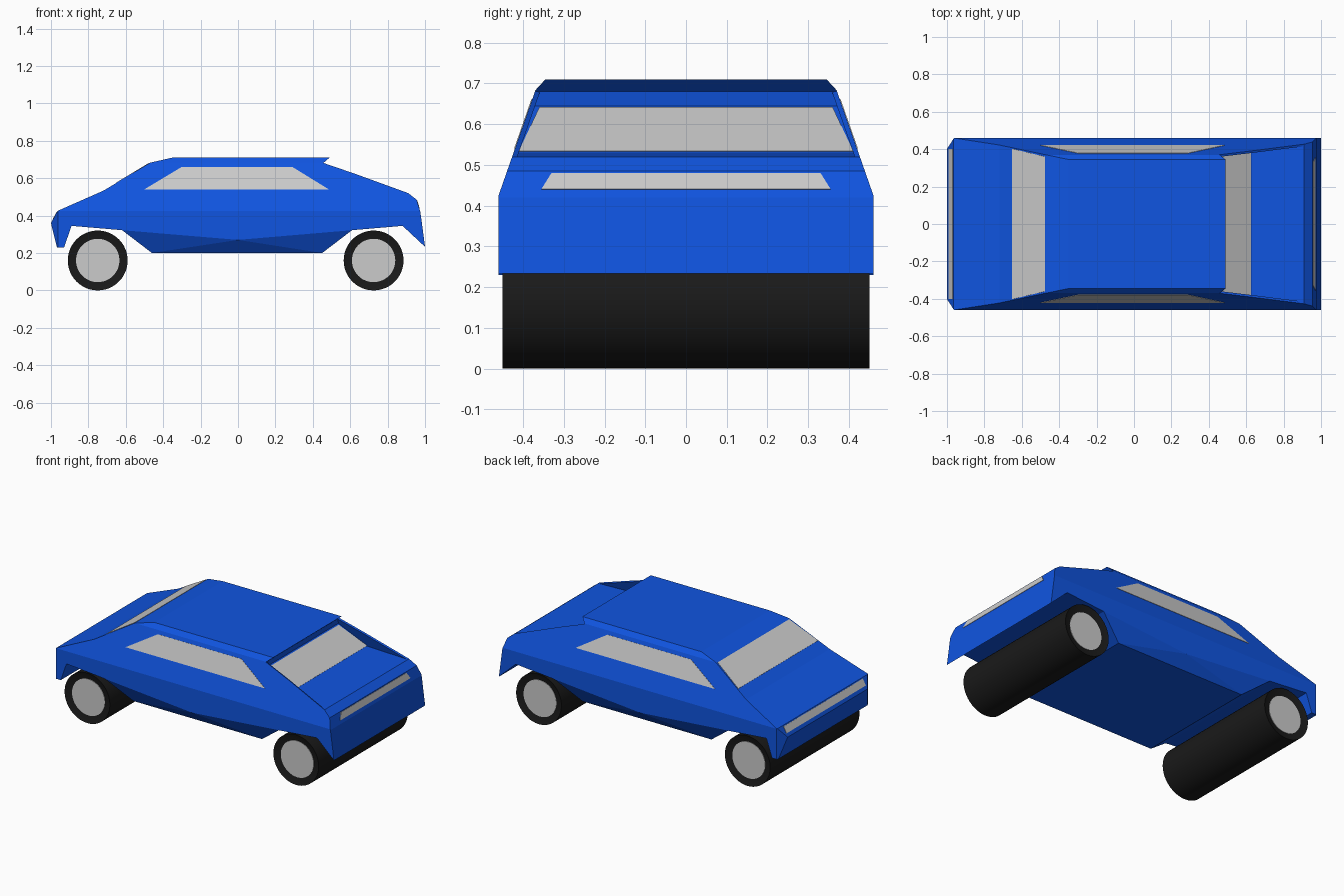
import bpy, bmesh, math
from mathutils import Vector, Matrix

if "Cube" in bpy.data.objects:
    bpy.data.objects.remove(bpy.data.objects["Cube"])


def material(name, rgb):
    m = bpy.data.materials.new(name)
    m.diffuse_color = (*rgb, 1)
    m.use_nodes = True
    m.node_tree.nodes["Principled BSDF"].inputs["Base Color"].default_value = m.diffuse_color
    return m


BLUE = material("blue_paint", (0.005, 0.09, 0.75))
BLACK = material("black_rubber", (0.01, 0.01, 0.01))


def finish(bm, name, mat=None):
    bmesh.ops.recalc_face_normals(bm, faces=bm.faces[:])
    me = bpy.data.meshes.new(name)
    bm.to_mesh(me)
    bm.free()
    ob = bpy.data.objects.new(name, me)
    bpy.context.collection.objects.link(ob)
    if mat:
        me.materials.append(mat)
    return ob


def cut(bm, point, normal):
    """Slice away everything on the normal side and cap the hole."""
    bmesh.ops.bisect_plane(bm, geom=bm.verts[:] + bm.edges[:] + bm.faces[:],
                           dist=1e-5, plane_co=point, plane_no=normal, clear_outer=True)
    open_edges = [e for e in bm.edges if e.is_boundary]
    if open_edges:
        bmesh.ops.holes_fill(bm, edges=open_edges, sides=0)


def hull(points, name, mat):
    bm = bmesh.new()
    for p in points:
        bm.verts.new(p)
    bmesh.ops.convex_hull(bm, input=bm.verts[:])
    return finish(bm, name, mat)


def panel(corners, name, mat=None, depth=0.008, lift=0.003):
    """Thin slab lying on a surface; corners run counter-clockwise from outside."""
    c = [Vector(p) for p in corners]
    n = (c[1] - c[0]).cross(c[2] - c[0]).normalized()
    bm = bmesh.new()
    top = [bm.verts.new(p + n * lift) for p in c]
    low = [bm.verts.new(p - n * depth) for p in c]
    bm.faces.new(top)
    bm.faces.new(low[::-1])
    for i in range(len(c)):
        j = (i + 1) % len(c)
        bm.faces.new((top[i], low[i], low[j], top[j]))
    return finish(bm, name, mat)


def side_y(z):
    """Half width of the inward leaning cabin side at height z."""
    return 0.46 - 0.35 * (z - 0.425)


# Body shell: side profile extruded across the width, then sliced
profile = [(-1, .36), (-.965, .425), (-.72, .533), (-.47, .683), (-.35, .71), (.49, .71),
           (.455, .68), (.45, .645), (.63, .53), (.91, .52), (.955, .485), (.975, .42),
           (1, .233), (.88, .345), (.61, .322), (0, .27), (-.62, .322), (-.89, .345),
           (-.93, .23), (-.968, .23)]
bm = bmesh.new()
face = bm.faces.new([bm.verts.new((x, -.46, z)) for x, z in profile])
ext = bmesh.ops.extrude_face_region(bm, geom=[face])["geom"]
bmesh.ops.translate(bm, vec=(0, .92, 0), verts=[g for g in ext if isinstance(g, bmesh.types.BMVert)])
bmesh.ops.recalc_face_normals(bm, faces=bm.faces[:])
for s in (-1, 1):
    cut(bm, (0, s * .46, .425), (0, s, .35))            # leaning cabin side
    cut(bm, (0, s * .369, .684), (0, s * .026, .024))   # roof edge
    cut(bm, (-.962, s * .46, 0), (-.055, s * .036, 0))  # nose corner
bmesh.ops.triangulate(bm, faces=[f for f in bm.faces if len(f.verts) > 4])
finish(bm, "body_shell", BLUE)

# Tucked-in sill and floor
hull([(x, s * y, z) for s in (-1, 1) for x, y, z in
      ((-.62, .46, .322), (0, .46, .27), (.61, .46, .322), (-.46, .40, .2), (.45, .40, .2))],
     "sill_floor", BLUE)

# Side fins beside the recessed rear deck, and side windows
for s, side in ((-1, "right"), (1, "left")):
    fin = [(.43, .63), (.63, .525), (.91, .515), (.91, .52), (.63, .622), (.455, .682), (.43, .682)]
    win = [(-.50, .54), (.485, .54), (.29, .66), (-.30, .66)]
    for pts, name, mat, depth, lift in ((fin, "fin_", BLUE, .012, 0),
                                        (win, "side_window_", None, .006, .002)):
        c = [(x, s * side_y(z), z) for x, z in pts]
        panel(c if s < 0 else c[::-1], name + side, mat, depth, lift)

# Windscreen, rear window and light bars: (x, half width, z) for lower and upper edge
for name, (xl, yl, zl), (xu, yu, zu) in (
        ("windscreen", (-.65, .402, .575), (-.475, .36, .68)),
        ("rear_window", (.625, .41, .533), (.458, .36, .640)),
        ("nose_light_bar", (-.989, .40, .380), (-.968, .40, .419)),
        ("tail_light_bar", (.969, .355, .44), (.957, .33, .48))):
    e = 1 if xl > 0 else -1
    panel([(xl, -e * yl, zl), (xl, e * yl, zl), (xu, e * yu, zu), (xu, -e * yu, zu)],
          name, None, .006, .002)

# Full-width wheel rollers with recessed hub discs
for x, end in ((-.75, "nose"), (.725, "tail")):
    place = Matrix.Translation((x, 0, .16)) @ Matrix.Rotation(math.pi / 2, 4, "X")
    bm = bmesh.new()
    bmesh.ops.create_cone(bm, cap_ends=True, segments=48, radius1=.16, radius2=.16,
                          depth=.9, matrix=place)
    caps = [f for f in bm.faces if len(f.verts) > 4]
    bmesh.ops.inset_individual(bm, faces=caps, thickness=.043)
    moved = [(v, f.normal.copy()) for f in caps for v in f.verts]
    for v, n in moved:
        v.co -= n * .015
    for f in bm.faces:
        f.smooth = False
    tyre = finish(bm, "tyre_" + end, BLACK)
    bpy.context.view_layer.objects.active = tyre
    tyre.select_set(True)
    bpy.ops.object.shade_smooth_by_angle(angle=math.radians(30))
    tyre.select_set(False)
    for s in (-1, 1):
        bm = bmesh.new()
        bmesh.ops.create_cone(bm, cap_ends=True, segments=48, radius1=.116, radius2=.116, depth=.01,
                              matrix=Matrix.Translation((0, s * .433, 0)) @ place)
        finish(bm, "hub_" + end + ("_left" if s > 0 else "_right"))
